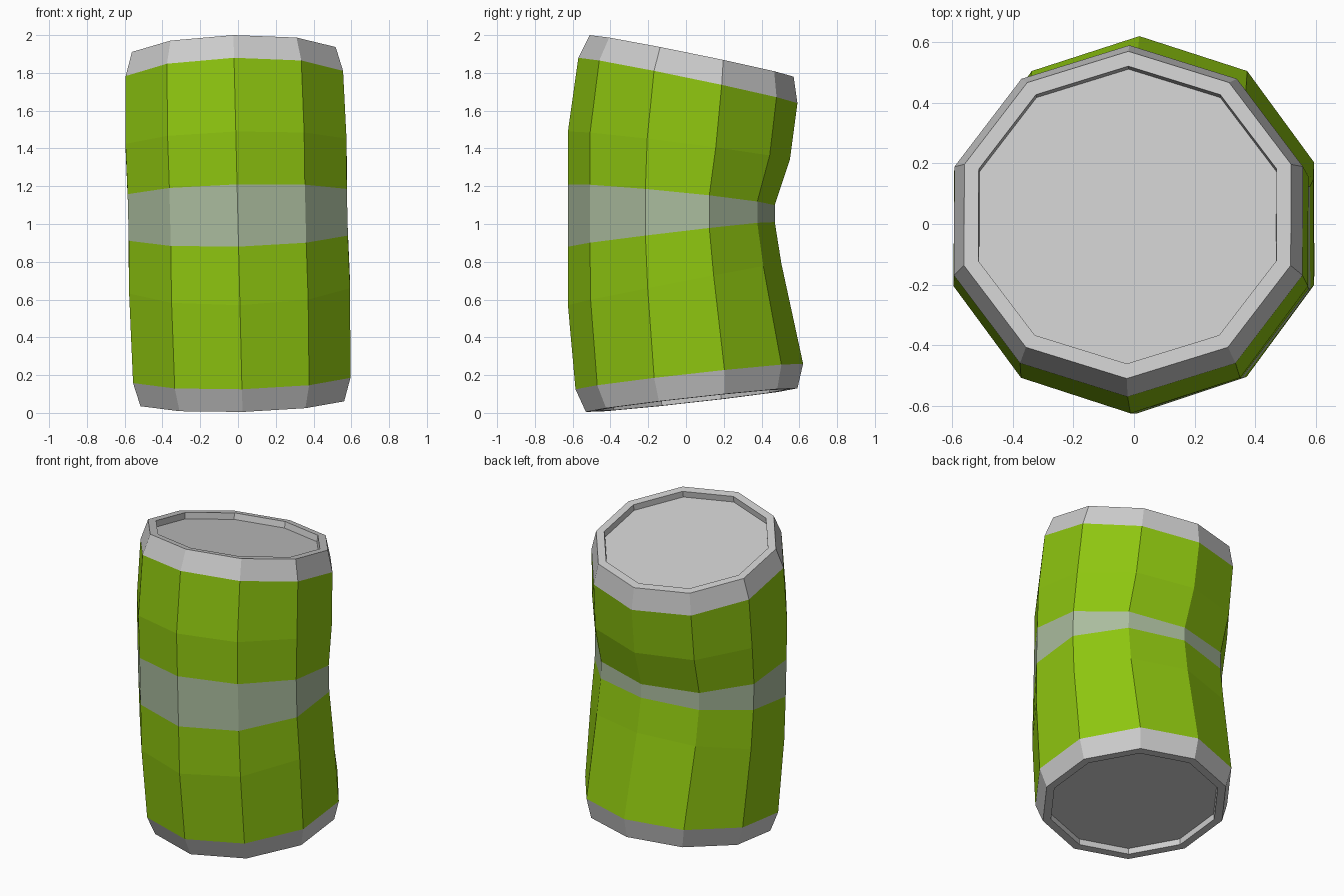
import bpy, bmesh, math

if "Cube" in bpy.data.objects:
    bpy.data.objects.remove(bpy.data.objects["Cube"])

SIDES = 10
LEAN = 0.024   # slight sideways lean of the whole can

# Rings, bottom to top: radius, front y, front z, back y, back z, side bulge beside the dent
RINGS = [
    (0.567, -0.53, 0.005, 0.59, 0.13, 0.0),
    (0.605, -0.585, 0.125, 0.62, 0.26, 0.0),
    (0.615, -0.625, 0.57, 0.505, 0.79, 0.035),
    (0.610, -0.625, 0.88, 0.47, 1.01, 0.035),
    (0.610, -0.625, 1.21, 0.47, 1.10, 0.035),
    (0.615, -0.625, 1.49, 0.55, 1.34, 0.015),
    (0.605, -0.57, 1.88, 0.59, 1.64, 0.0),
    (0.567, -0.51, 2.00, 0.57, 1.78, 0.0),
]


def ring_points(ring):
    r, yf, zf, yb, zb, bulge = ring
    pts = []
    for k in range(SIDES):
        a = 2 * math.pi * k / SIDES
        t = (1 - math.cos(a)) / 2
        x = r * math.sin(a)
        y = yf + t * (yb - yf) + bulge * 4 * t * (1 - t)
        z = zf + t * (zb - zf)
        pts.append((x - LEAN * (z - 1), y, z + LEAN * x))
    return pts


def loft(name, first, last, color=None, cap=None):
    """Skin the rings first..last; optionally close one end with a recessed lid."""
    bm = bmesh.new()
    loops = [[bm.verts.new(p) for p in ring_points(r)] for r in RINGS[first:last + 1]]
    for lo, hi in zip(loops, loops[1:]):
        for i in range(SIDES):
            j = (i + 1) % SIDES
            bm.faces.new((lo[i], lo[j], hi[j], hi[i]))
    if cap:
        lid = bm.faces.new(loops[-1] if cap == "top" else loops[0][::-1])
        bm.normal_update()
        # flat lip, then the sunken lid
        bmesh.ops.inset_region(bm, faces=[lid], thickness=0.05, depth=0)
        bmesh.ops.inset_region(bm, faces=[lid], thickness=0.002, depth=-0.04)
    mesh = bpy.data.meshes.new(name)
    bm.to_mesh(mesh)
    bm.free()
    obj = bpy.data.objects.new(name, mesh)
    bpy.context.collection.objects.link(obj)
    if color:
        mat = bpy.data.materials.new(name + "_paint")
        mat.diffuse_color = (*color, 1)
        mat.use_nodes = True
        mat.node_tree.nodes["Principled BSDF"].inputs["Base Color"].default_value = mat.diffuse_color
        mesh.materials.append(mat)
    return obj


GREEN = (0.27, 0.56, 0.005)
PALE = (0.40, 0.50, 0.34)

# Metal ends
loft("bottom_end", 0, 1, cap="bottom")
loft("top_end", 6, 7, cap="top")
# Painted wall with the pale middle band
loft("lower_wall", 1, 3, GREEN)
loft("middle_band", 3, 4, PALE)
loft("upper_wall", 4, 6, GREEN)
